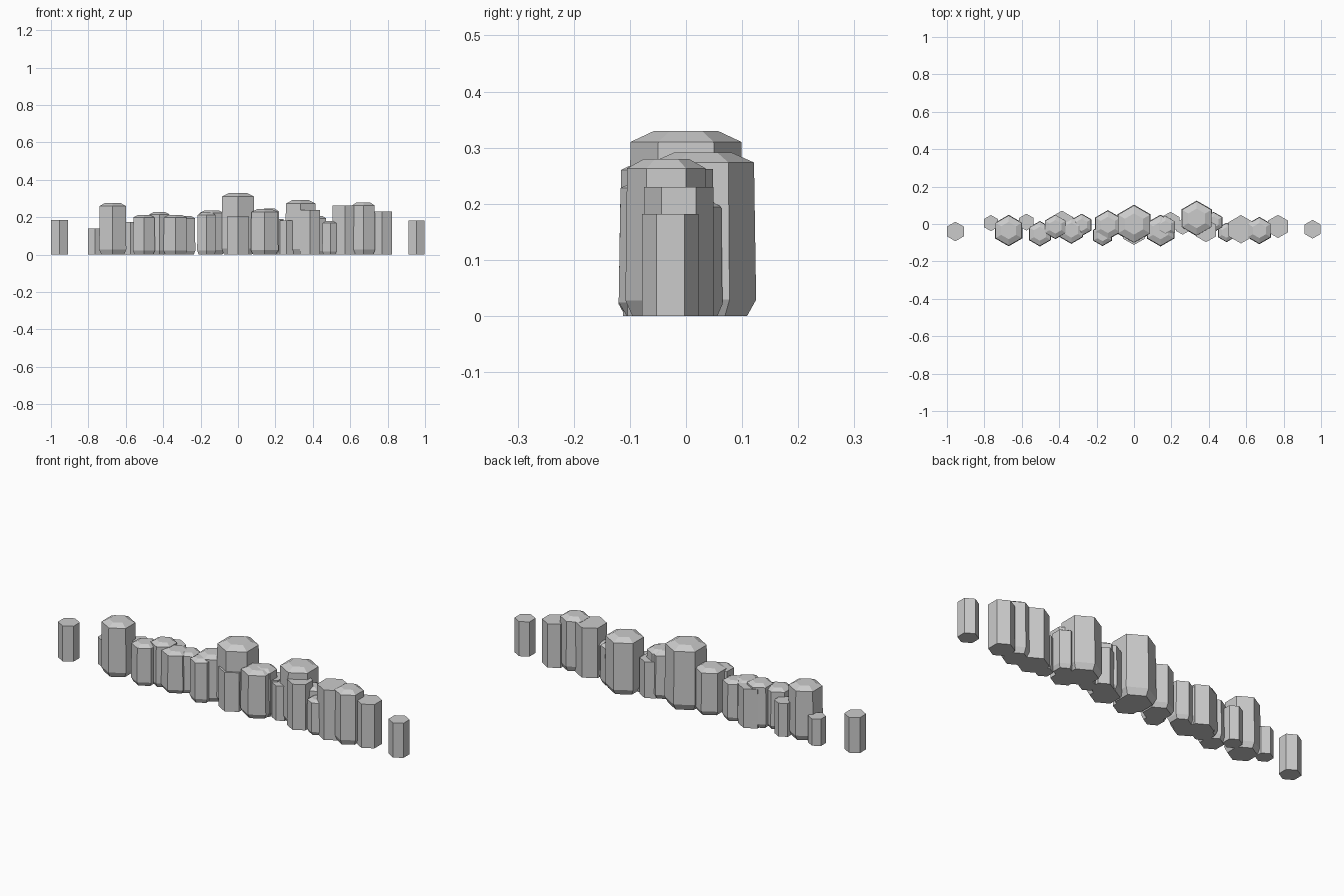
import bpy, bmesh
from math import cos, sin, pi

def prism(name, x, y, rings):
    """Hexagonal column through (radius, z) rings, corners pointing along y."""
    bm = bmesh.new()
    loops = [[bm.verts.new((x + r * cos(pi / 6 + i * pi / 3),
                            y + r * sin(pi / 6 + i * pi / 3), z)) for i in range(6)]
             for r, z in rings]
    bm.faces.new(loops[0][::-1])
    bm.faces.new(loops[-1])
    for a, b in zip(loops, loops[1:]):
        for i in range(6):
            j = (i + 1) % 6
            bm.faces.new((a[i], a[j], b[j], b[i]))
    mesh = bpy.data.meshes.new(name)
    bm.to_mesh(mesh)
    bm.free()
    bpy.context.collection.objects.link(bpy.data.objects.new(name, mesh))

# Main columns with chamfered foot and cap: x, y, radius, height
capped = [
    (-0.67, -0.035, 0.084, 0.277), (-0.503, -0.052, 0.068, 0.212),
    (-0.42, -0.015, 0.066, 0.228), (-0.335, -0.033, 0.073, 0.212),
    (-0.28, -0.005, 0.06, 0.207), (-0.168, -0.06, 0.058, 0.225),
    (-0.14, -0.005, 0.079, 0.237), (0.0, 0.0, 0.103, 0.33),
    (0.142, -0.035, 0.085, 0.243), (0.168, -0.015, 0.06, 0.246),
    (0.335, 0.03, 0.095, 0.291), (0.67, -0.035, 0.073, 0.28),
    (0.425, 0.01, 0.055, 0.207), (0.495, -0.045, 0.052, 0.18),
]
for n, (x, y, r, h) in enumerate(capped):
    prism(f"capped_column_{n + 1}", x, y,
          [(r * 0.83, 0), (r, h * 0.1), (r * 0.96, h * 0.94), (r * 0.55, h)])

# Plain straight columns: x, y, radius, height
plain = [
    (-0.955, -0.04, 0.052, 0.186), (-0.765, 0.005, 0.043, 0.141),
    (-0.575, 0.01, 0.045, 0.175), (-0.385, 0.005, 0.066, 0.205),
    (0.0, -0.043, 0.069, 0.205), (0.195, 0.01, 0.055, 0.19),
    (0.26, -0.015, 0.042, 0.183), (0.385, -0.035, 0.062, 0.24),
    (0.572, -0.028, 0.076, 0.262), (0.77, -0.013, 0.062, 0.23),
    (0.955, -0.028, 0.05, 0.182),
]
for n, (x, y, r, h) in enumerate(plain):
    prism(f"plain_column_{n + 1}", x, y, [(r, 0), (r, h)])
